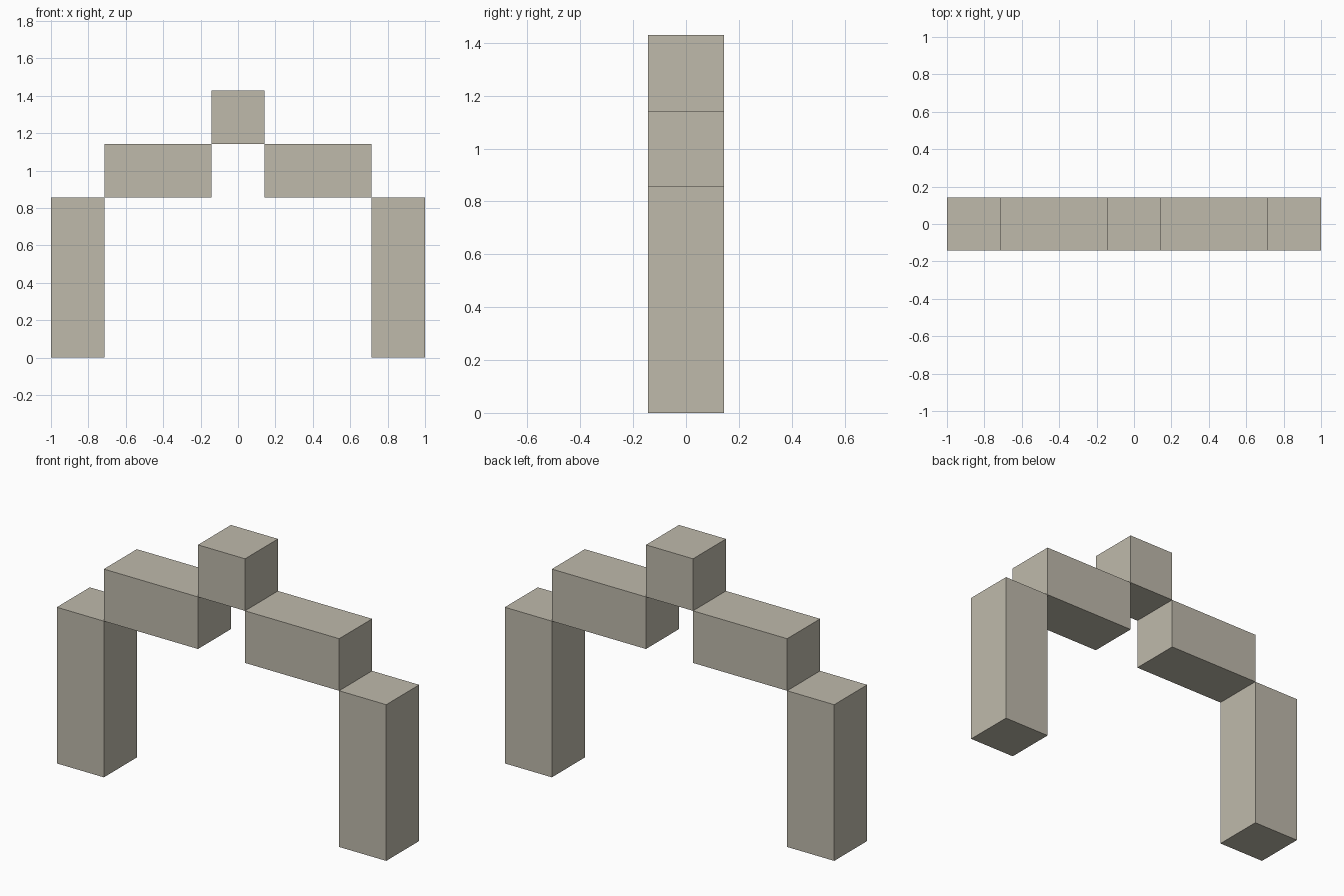
import bpy
import bmesh
from mathutils import Matrix, Vector

default = bpy.data.objects.get("Cube")
if default:
    bpy.data.objects.remove(default, do_unlink=True)

U = 2 / 7  # one block; the arch is seven blocks wide

# Single stone colour
stone = bpy.data.materials.new("warm grey stone")
stone.use_nodes = True
colour = (0.52, 0.49, 0.41, 1)
stone.diffuse_color = colour
bsdf = next(n for n in stone.node_tree.nodes if n.type == "BSDF_PRINCIPLED")
bsdf.inputs["Base Color"].default_value = colour
bsdf.inputs["Roughness"].default_value = 0.9


def block(name, x, z, width, height):
    """Box one block deep, centred on x, with its base at z (in blocks)."""
    bm = bmesh.new()
    bmesh.ops.create_cube(bm, size=U)
    bmesh.ops.scale(bm, vec=Vector((width, 1, height)), verts=bm.verts)
    bmesh.ops.translate(bm, vec=Vector((x, 0, z + height / 2)) * U, verts=bm.verts)
    mesh = bpy.data.meshes.new(name)
    bm.to_mesh(mesh)
    bm.free()
    mesh.materials.append(stone)
    obj = bpy.data.objects.new(name, mesh)
    bpy.context.collection.objects.link(obj)
    return obj


# Mirrored pillars and stepped beams
for side, s in (("left", 1), ("right", -1)):
    block(side + "_pillar", 3 * s, 0, 1, 3)
    block(side + "_beam", 1.5 * s, 3, 2, 1)

# Block at the crown of the arch
block("top_block", 0, 4, 1, 1)
